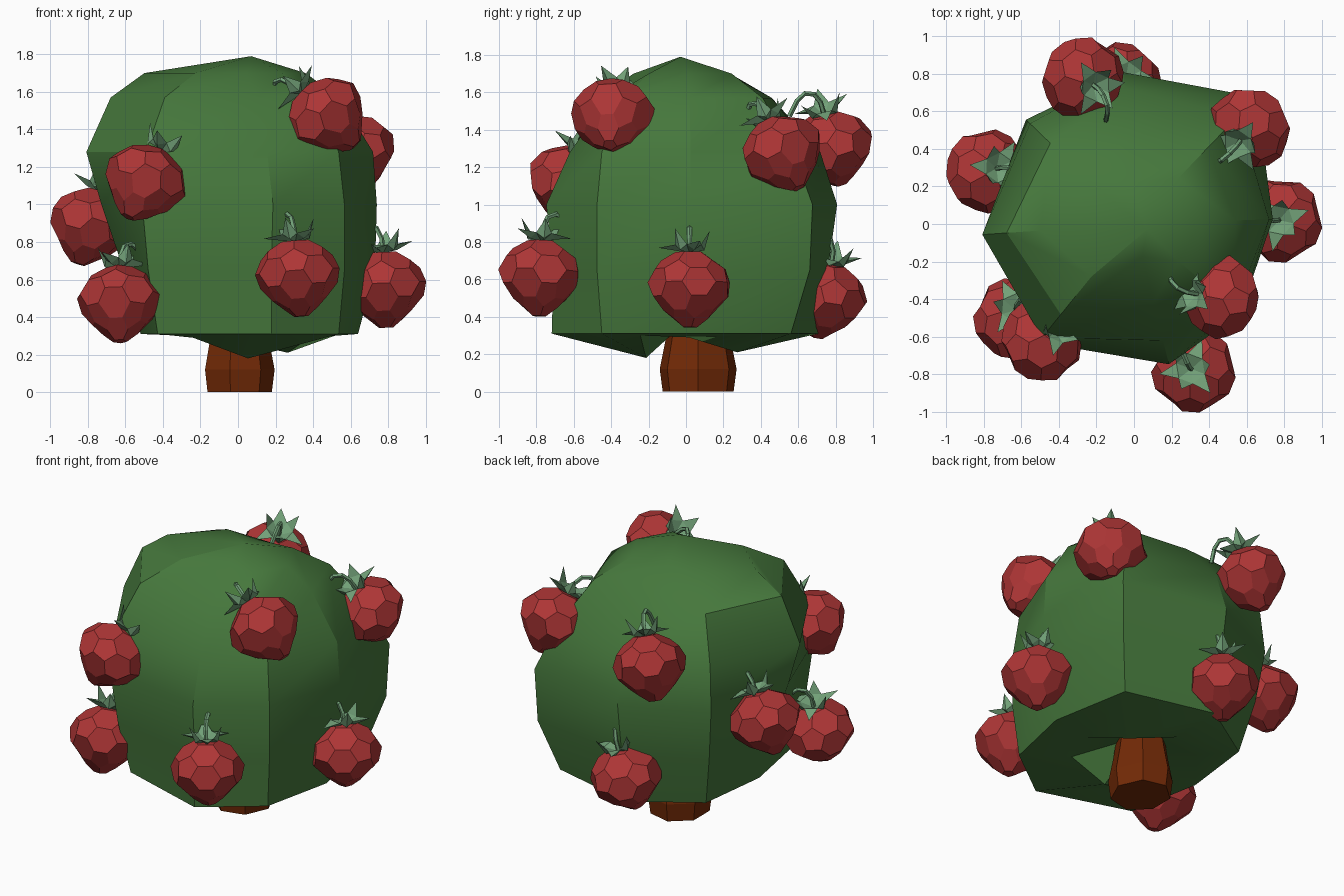
import bpy, bmesh
from math import sin, cos, tau, radians
from mathutils import Vector, Matrix

if "Cube" in bpy.data.objects:
    bpy.data.objects.remove(bpy.data.objects["Cube"])


def material(name, rgb):
    m = bpy.data.materials.new(name)
    m.diffuse_color = (*rgb, 1)
    m.use_nodes = True
    m.node_tree.nodes["Principled BSDF"].inputs["Base Color"].default_value = m.diffuse_color
    return m


GREEN = material("foliage", (0.06, 0.185, 0.045))
RED = material("berry_red", (0.42, 0.036, 0.036))
BROWN = material("bark", (0.17, 0.023, 0.002))
PALE = material("calyx", (0.17, 0.36, 0.19))


def finish(bm, name, mat):
    bmesh.ops.recalc_face_normals(bm, faces=bm.faces)
    me = bpy.data.meshes.new(name)
    bm.to_mesh(me)
    bm.free()
    me.materials.append(mat)
    return me


def add(name, me, matrix=None):
    ob = bpy.data.objects.new(name, me)
    bpy.context.collection.objects.link(ob)
    if matrix:
        ob.matrix_world = matrix
    return ob


def loft(bm, rings):
    """Skin a list of closed rings; a single-point ring closes an end."""
    vs = [[bm.verts.new(p) for p in r] for r in rings]
    for a, b in zip(vs, vs[1:]):
        n = max(len(a), len(b))
        for i in range(n):
            j = (i + 1) % n
            if len(a) == 1:
                bm.faces.new((a[0], b[i], b[j]))
            elif len(b) == 1:
                bm.faces.new((a[i], a[j], b[0]))
            else:
                bm.faces.new((a[i], a[j], b[j], b[i]))
    for r in (vs[0], vs[-1]):
        if len(r) > 2:
            bm.faces.new(r)


# foliage: eight radii per height, at uneven angles from +x towards +y
ANGLES = [radians(a) for a in (2, 46, 94, 136, 184, 231, 284, 320)]
LAYERS = [
    (0.31, (.64, .78, .71, .64, .52, .68, .74, .70)),
    (0.65, (.73, .92, .76, .74, .61, .76, .73, .74)),
    (1.00, (.74, .94, .81, .80, .73, .81, .77, .74)),
    (1.28, (.72, .80, .72, .77, .81, .78, .64, .70)),
    (1.57, (.54, .57, .46, .62, .68, .62, .43, .52)),
    (1.70, (.36, .34, .22, .34, .50, .36, .18, .31)),
]


def polar(r, i, z):
    return Vector((r * cos(ANGLES[i]), r * sin(ANGLES[i]), z))


under_z = (.29, .21, .28, .30, .31, .29, .18, .30)
rings = [[Vector((0, .05, .42))], [polar(.22 if i == 6 else .38, i, under_z[i]) for i in range(8)]]
rings += [[polar(r, i, z) for i, r in enumerate(rs)] for z, rs in LAYERS]
rings.append([Vector((.07, -.03, 1.79))])
bm = bmesh.new()
loft(bm, rings)
foliage = add("foliage", finish(bm, "foliage", GREEN))
bpy.context.view_layer.objects.active = foliage
foliage.select_set(True)
bpy.ops.object.shade_smooth_by_angle(angle=radians(30))

# trunk: seven-sided, slightly bulged
bm = bmesh.new()
loft(bm, [[Vector((s * cos(tau * i / 7), .065 + s * 1.08 * sin(tau * i / 7), z)) for i in range(7)]
          for z, s in ((0, .18), (.12, .195), (.28, .165), (.45, .14))])
add("trunk", finish(bm, "trunk", BROWN))

# berry: truncated icosahedron, wide-shouldered and tapered to a blunt tip
bm = bmesh.new()
bmesh.ops.create_icosphere(bm, subdivisions=1, radius=.24)
bmesh.ops.bevel(bm, geom=bm.verts[:], offset=33.3, offset_type='PERCENT',
                segments=1, affect='VERTICES', profile=.5)
for v in bm.verts:
    k = 1.12 + (2.9 * v.co.z if v.co.z < 0 else -.3 * v.co.z)
    v.co.x *= k
    v.co.y *= k
    v.co.z = v.co.z * 1.03 - .005
berry_mesh = finish(bm, "berry", RED)

# calyx: folded pointed sepals and a hooked stem leaning to local +x
bm = bmesh.new()
for i, (r, h) in enumerate(((.13, .30), (.17, .22), (.12, .32), (.17, .25), (.11, .31), (.17, .21))):
    rot = Matrix.Rotation(tau * i / 6 + .3, 3, 'Z')
    p = [rot @ Vector(c) for c in ((.0, 0, .19), (.07, .042, .235), (.07, -.042, .235),
                                   (r, 0, h), (.08, 0, .205))]
    v = [bm.verts.new(c) for c in p]
    for f in ((0, 1, 4), (0, 4, 2), (1, 3, 4), (2, 4, 3), (0, 2, 1), (1, 2, 3)):
        bm.faces.new([v[k] for k in f])
PATH = ((0, .18, 90), (.005, .27, 85), (.03, .325, 50), (.08, .345, 5), (.13, .32, -45), (.19, .25, -50))
tube = []
for x, z, a in PATH:
    side = Vector((-sin(radians(a)), 0, cos(radians(a))))
    tube.append([Vector((x, 0, z)) + .014 * (side * cos(tau * j / 5) + Vector((0, sin(tau * j / 5), 0)))
                 for j in range(5)])
loft(bm, tube)
calyx_mesh = finish(bm, "calyx", PALE)

# berry centres and the direction of each crown
BERRIES = [
    ((.48, -.39, 1.46), (-.17, .02, .16)),
    ((-.50, -.63, 1.11), (.11, .08, .22)),
    ((-.63, -.51, .47), (.0, .07, .25)),
    ((.32, -.78, .61), (-.02, .01, .25)),
    ((.78, .02, .55), (-.01, 0, .25)),
    ((-.79, .28, .88), (.07, .02, .22)),
    ((.62, .52, 1.27), (-.07, -.10, .22)),
    ((-.28, .78, 1.30), (.08, -.05, .22)),
    ((-.08, .74, .49), (.05, .05, .25)),
]
for n, (c, axis) in enumerate(BERRIES, 1):
    c, z = Vector(c), Vector(axis).normalized()
    x = Vector((-c.x, -c.y, 0))
    x = (x - z * x.dot(z)).normalized()
    y = z.cross(x)
    m = Matrix.Translation(c) @ Matrix((x, y, z)).transposed().to_4x4()
    add(f"berry_{n}", berry_mesh, m @ Matrix.Rotation(n * 1.3, 4, 'Z'))
    add(f"calyx_{n}", calyx_mesh, m)
